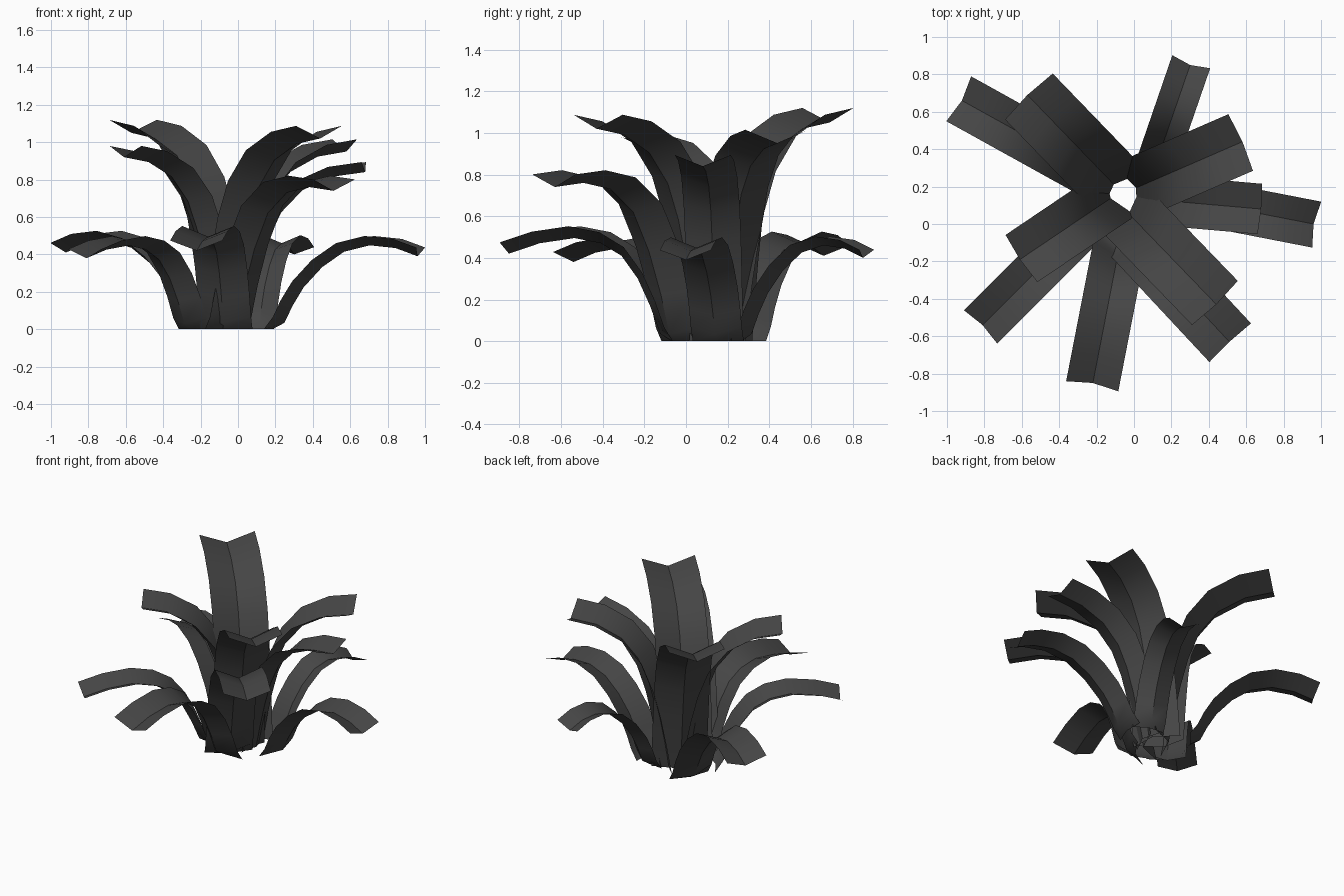
import bpy, bmesh
from math import radians
from mathutils import Vector, Matrix

cube = bpy.data.objects.get("Cube")
if cube:
    bpy.data.objects.remove(cube, do_unlink=True)

# One dark grey for every leaf
grey = bpy.data.materials.new("dark_grey")
grey.use_nodes = True
colour = (0.06, 0.06, 0.06, 1)
grey.diffuse_color = colour
grey.node_tree.nodes["Principled BSDF"].inputs["Base Color"].default_value = colour

# Crease lines (distance out, height), from root to tip
WIDE = [(.21, 0), (.275, .035), (.32, .13), (.38, .23), (.48, .34), (.6, .425), (.74, .46), (.88, .445), (1, .4)]
LOW = [(.2, 0), (.26, .035), (.31, .17), (.37, .3), (.45, .41), (.55, .47), (.68, .495), (.85, .47), (1, .42)]
MIDDLE = [(.15, 0), (.21, .035), (.265, .22), (.345, .43), (.45, .62), (.6, .73), (.78, .76), (.97, .74)]
HIGH = [(.085, 0), (.12, .2), (.16, .4), (.21, .6), (.28, .78), (.4, .93), (.57, 1.02), (.75, 1.05)]


def leaf(name, profile, tip, angle, reach, height, half):
    """Creased strip swept along a profile, ending at the tip position."""
    end = profile[-1]
    mid = [Vector((r * reach / end[0], 0, z * height / end[1])) for r, z in profile]
    bm = bmesh.new()
    rows = []
    for i, p in enumerate(mid):
        along = (mid[min(i + 1, len(mid) - 1)] - mid[max(i - 1, 0)]).normalized()
        up = Vector((-along.z, 0, along.x)) * half * 0.4
        if i == 0:
            up.z = 0  # level cut at the root
        side = Vector((0, half, 0))
        rows.append([bm.verts.new(q) for q in (p + up - side, p, p + up + side)])
    for a, b in zip(rows, rows[1:]):
        for k in (0, 1):
            bm.faces.new((a[k], b[k], b[k + 1], a[k + 1]))
    turn = Matrix.Rotation(radians(angle), 4, "Z")
    root = Vector((tip[0], tip[1], 0)) - turn @ Vector((reach, 0, 0))
    bm.transform(Matrix.Translation(root) @ turn)
    mesh = bpy.data.meshes.new(name)
    bm.to_mesh(mesh)
    bm.free()
    mesh.materials.append(grey)
    obj = bpy.data.objects.new(name, mesh)
    bpy.context.collection.objects.link(obj)
    bpy.ops.object.select_all(action="DESELECT")
    obj.select_set(True)
    bpy.context.view_layer.objects.active = obj
    bpy.ops.object.shade_smooth_by_angle(angle=radians(32))


# Drooping outer leaves
leaf("low_leaf_back_right", WIDE, (-.92, .66), 151, 1.0, .41, .137)
leaf("low_leaf_back", WIDE, (.3, .85), 71, .78, .4, .107)
leaf("low_leaf_left", WIDE, (.96, 0), -11, 1.0, .39, .125)
leaf("low_leaf_front", LOW, (-.22, -.85), 259, 1.0, .42, .142)
leaf("low_leaf_front_right", LOW, (-.81, -.54), 225, 1.0, .38, .125)

# Arching middle leaves
leaf("middle_leaf_left", HIGH, (.68, .08), -5, .72, .84, .135)
leaf("middle_leaf_front_left", MIDDLE, (.51, -.63), -47, .96, .74, .152)

# Upright inner leaves
leaf("high_leaf_back_right", HIGH, (-.57, .69), 134, .75, 1.05, .177)
leaf("high_leaf_back_left", HIGH, (.58, .44), 23.5, .7, .95, .165)
leaf("high_leaf_front_left", HIGH, (.44, -.43), -46, .76, 1.02, .17)
leaf("high_leaf_front_right", HIGH, (-.61, -.19), 214, .66, .92, .152)
